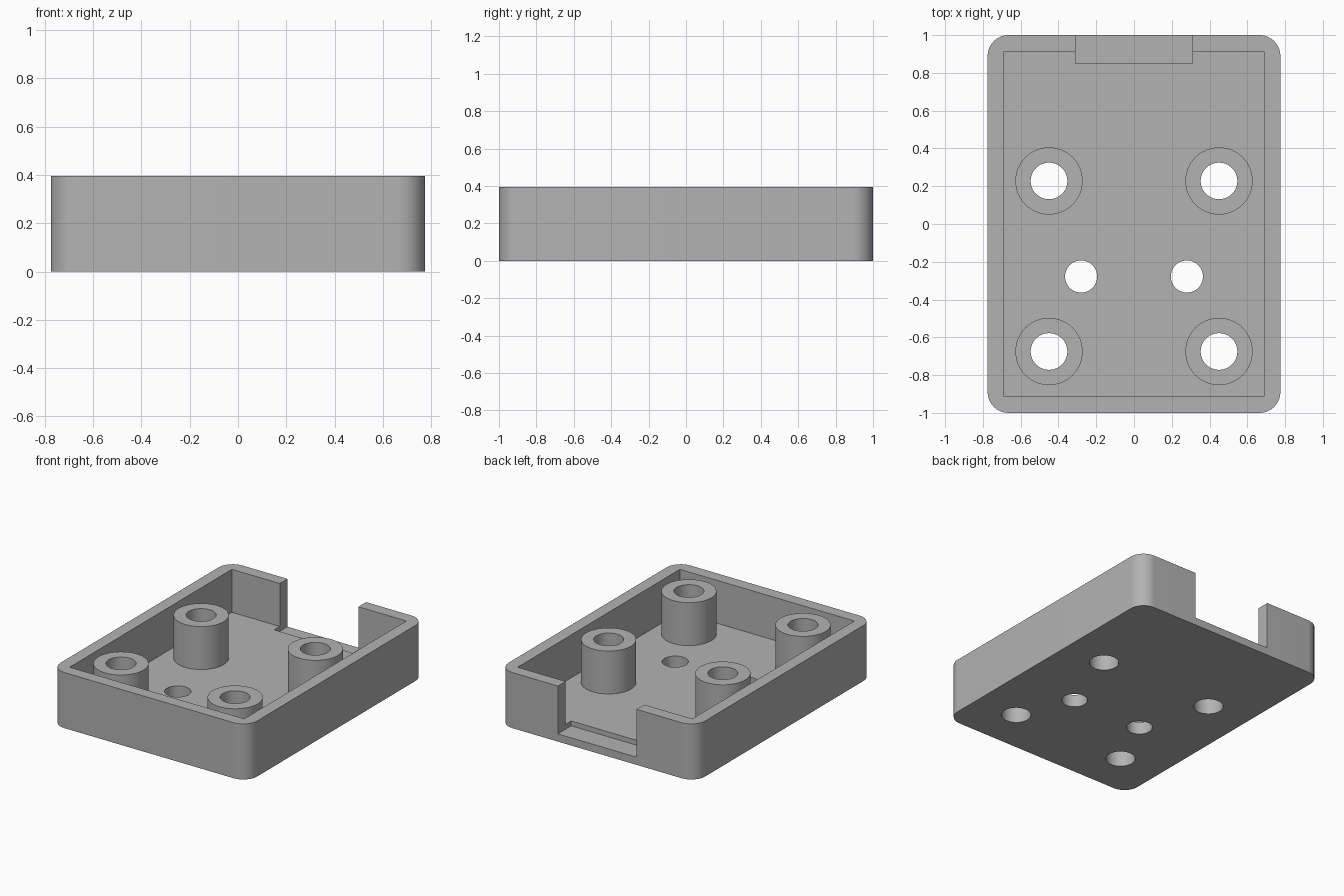
import bpy, bmesh, math
from mathutils import Matrix

cube = bpy.data.objects.get("Cube")
if cube:
    bpy.data.objects.remove(cube, do_unlink=True)

WIDTH, LENGTH, HEIGHT = 1.55, 2.0, 0.396
WALL, FLOOR, CORNER = 0.087, 0.09, 0.11
NOTCH_FLOOR = 0.055

grey = bpy.data.materials.new("plain grey")
grey.use_nodes = True
colour = (0.45, 0.45, 0.45, 1)
grey.diffuse_color = colour
grey.node_tree.nodes["Principled BSDF"].inputs["Base Color"].default_value = colour


def finish(bm, name):
    mesh = bpy.data.meshes.new(name)
    bmesh.ops.recalc_face_normals(bm, faces=bm.faces)
    bm.to_mesh(mesh)
    bm.free()
    mesh.materials.append(grey)
    obj = bpy.data.objects.new(name, mesh)
    bpy.context.collection.objects.link(obj)
    return obj


def block(name, x, y, z, radius=0):
    """Box between (low, high) limits, with optional rounded upright edges."""
    bm = bmesh.new()
    bmesh.ops.create_cube(bm, size=1)
    for v in bm.verts:
        v.co = [lim[0] if c < 0 else lim[1] for c, lim in zip(v.co, (x, y, z))]
    if radius:
        upright = [e for e in bm.edges
                   if abs(e.verts[0].co.z - e.verts[1].co.z) > 0.01]
        bmesh.ops.bevel(bm, geom=upright, offset=radius, segments=12,
                        profile=0.5, affect='EDGES')
    return finish(bm, name)


def cylinder(name, x, y, radius, low, high):
    bm = bmesh.new()
    bmesh.ops.create_cone(bm, cap_ends=True, segments=64, radius1=radius,
                          radius2=radius, depth=high - low,
                          matrix=Matrix.Translation((x, y, (low + high) / 2)))
    return finish(bm, name)


def combine(target, tool, operation):
    mod = target.modifiers.new(operation.lower(), 'BOOLEAN')
    mod.operation, mod.object, mod.solver = operation, tool, 'EXACT'
    bpy.context.view_layer.objects.active = target
    bpy.ops.object.modifier_apply(modifier=mod.name)
    bpy.data.objects.remove(tool, do_unlink=True)


hx, hy = WIDTH / 2, LENGTH / 2

# Open tray with rounded outside corners and square inside corners
tray = block("tray", (-hx, hx), (-hy, hy), (0, HEIGHT), CORNER)
cavity = block("cavity_cutter", (WALL - hx, hx - WALL), (WALL - hy, hy - WALL),
               (FLOOR, 1))
combine(tray, cavity, 'DIFFERENCE')

# Cable opening in the back wall, sunk slightly into the floor
notch = block("notch_cutter", (-0.31, 0.31), (0.85, 1.2), (NOTCH_FLOOR, 1))
combine(tray, notch, 'DIFFERENCE')

for side in (-1, 1):
    # Four mounting posts, bored through the floor
    for y in (0.228, -0.675):
        x = 0.45 * side
        combine(tray, cylinder("post", x, y, 0.178, FLOOR / 2, HEIGHT), 'UNION')
        combine(tray, cylinder("bore", x, y, 0.097, -0.5, 1), 'DIFFERENCE')
    # Small floor holes
    combine(tray, cylinder("hole", 0.28 * side, -0.278, 0.085, -0.5, 1),
            'DIFFERENCE')

bpy.ops.object.select_all(action='DESELECT')
tray.select_set(True)
bpy.context.view_layer.objects.active = tray
bpy.ops.object.shade_smooth_by_angle(angle=math.radians(30))
